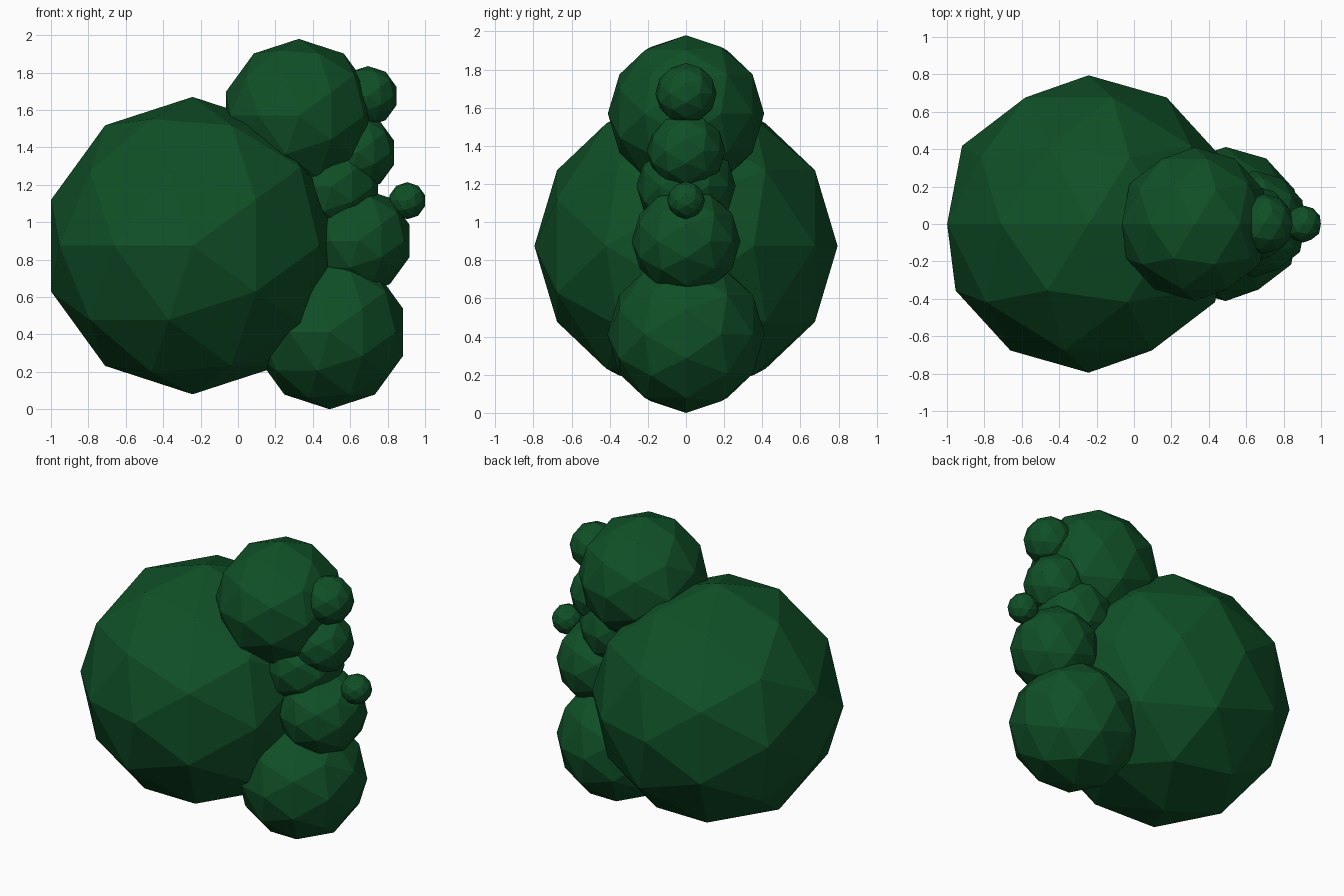
import bpy
from math import radians

cube = bpy.data.objects.get("Cube")
if cube:
    bpy.data.objects.remove(cube, do_unlink=True)

# Single dark leaf colour
leaf = bpy.data.materials.new("dark_leaf_green")
leaf.use_nodes = True
colour = (0.005, 0.08, 0.02, 1.0)
leaf.diffuse_color = colour
leaf.node_tree.nodes["Principled BSDF"].inputs["Base Color"].default_value = colour


def clump(name, x, z, radius):
    """Low-poly foliage ball on the centre plane, with its poles along y."""
    bpy.ops.mesh.primitive_ico_sphere_add(
        subdivisions=2, radius=radius, location=(x, 0, z),
        rotation=(radians(-90), 0, 0))
    ball = bpy.context.object
    ball.name = ball.data.name = name
    ball.data.materials.append(leaf)
    bpy.ops.object.shade_flat()


# Main mass, then the clumps down its left side from top to bottom
clump("main_clump", -0.243, 0.875, 0.795)
clump("crown_clump", 0.325, 1.57, 0.41)
clump("crown_bud", 0.695, 1.675, 0.16)
clump("upper_clump", 0.64, 1.372, 0.205)
clump("inner_clump", 0.5, 1.19, 0.26)
clump("side_bud", 0.905, 1.115, 0.099)
clump("middle_clump", 0.645, 0.9, 0.285)
clump("lower_clump", 0.49, 0.412, 0.412)
